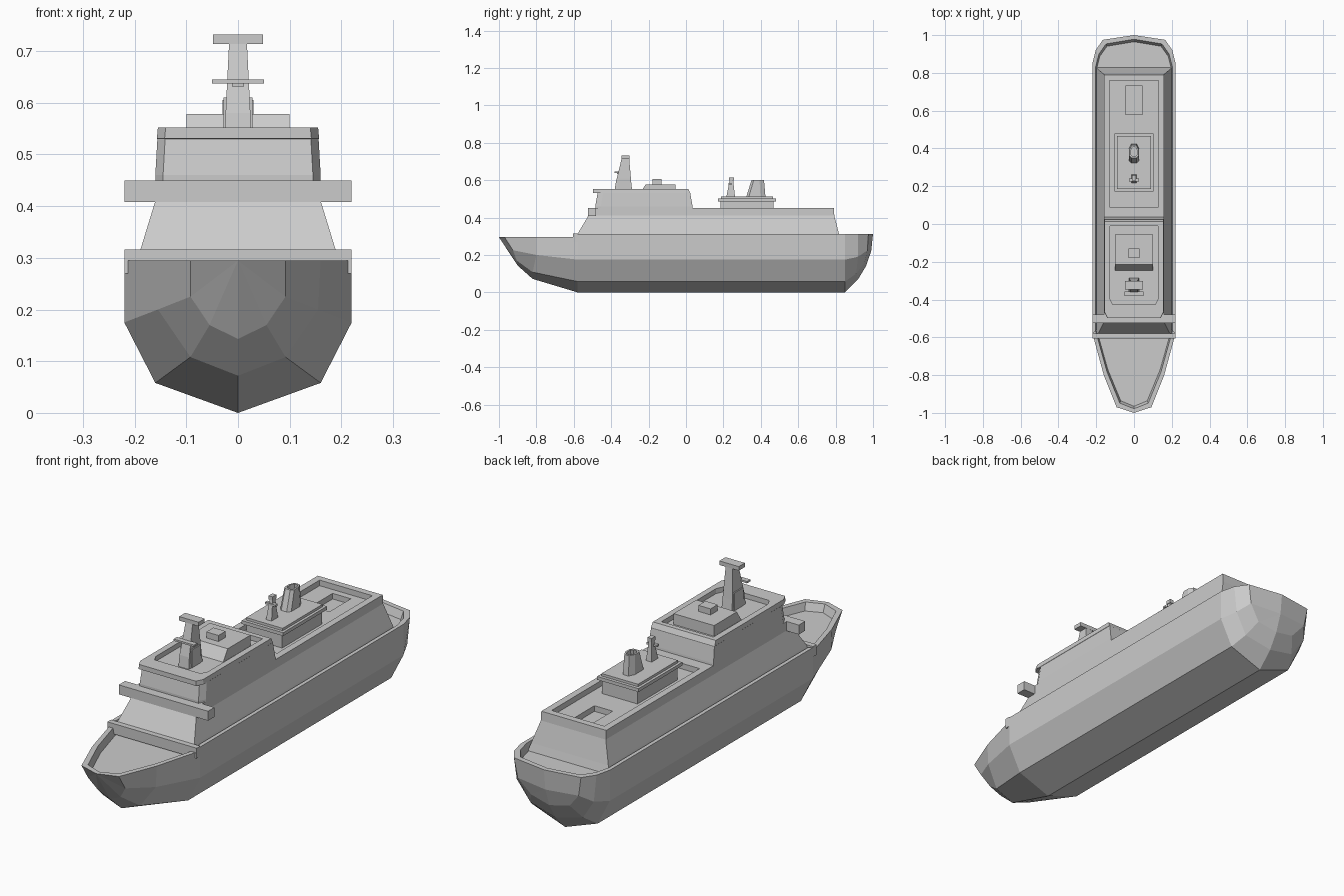
import bpy, bmesh
from mathutils import Vector

if "Cube" in bpy.data.objects:
    bpy.data.objects.remove(bpy.data.objects["Cube"])


def finish(bm, name):
    bmesh.ops.remove_doubles(bm, verts=bm.verts, dist=1e-5)
    bmesh.ops.dissolve_degenerate(bm, edges=bm.edges, dist=1e-6)
    bmesh.ops.recalc_face_normals(bm, faces=bm.faces)
    me = bpy.data.meshes.new(name)
    bm.to_mesh(me)
    bm.free()
    ob = bpy.data.objects.new(name, me)
    bpy.context.collection.objects.link(ob)
    return ob


def loft(name, rings):
    """Skin closed rings of points and cap both ends."""
    bm = bmesh.new()
    vs = [[bm.verts.new(p) for p in r] for r in rings]
    n = len(vs[0])
    for a, b in zip(vs, vs[1:]):
        for i in range(n):
            j = (i + 1) % n
            bm.faces.new((a[i], a[j], b[j], b[i]))
    bm.faces.new(vs[0])
    bm.faces.new(vs[-1])
    return finish(bm, name)


def tiers(name, levels):
    """Stack of rectangles (half width, y0, y1, z); going back down makes a recess."""
    return loft(name, [[(-w, a, z), (w, a, z), (w, b, z), (-w, b, z)]
                       for w, a, b, z in levels])


def box(name, w, y0, y1, z0, z1):
    return tiers(name, [(w, y0, y1, z0), (w, y0, y1, z1)])


def prow_tiers(name, levels, c):
    """Like tiers, with the two front corners cut off."""
    return loft(name, [[(-w + c, a, z), (w - c, a, z), (w, a + 2 * c, z),
                        (w, b, z), (-w, b, z), (-w, a + 2 * c, z)]
                       for w, a, b, z in levels])


# Hull: half sections keel, low chine, high chine, sheer; rim and deck are derived
def section(y, top):
    return [(0, y, 0), (.16, y, .058), (.22, y, .175), (.22, y, top)]


sections = [
    [(0, -1, .295)] * 4,
    [(0, -.9, .143), (.055, -.905, .17), (.092, -.925, .225), (.092, -.97, .295)],
    [(0, -.82, .072), (.092, -.82, .108), (.155, -.8, .2), (.16, -.8, .295)],
    section(-.58, .295),
    section(-.58, .312),
    section(.85, .312),
    [(0, .92, .07), (.13, .91, .1), (.19, .92, .19), (.203, .92, .312)],
    [(0, .962, .14), (.095, .955, .16), (.15, .97, .225), (.165, .975, .312)],
    [(0, .99, .22)] * 3 + [(0, 1, .312)],
]
bm = bmesh.new()
rows = []
for s in sections:
    x, y, z = s[3]
    inner = max(x - .017, 0)
    pts = s + [(inner, y * .978, z), (max(x - .022, 0), y * .965, z - .034),
               (0, y * .965, z - .034)]
    rows.append(pts)
for side in (1, -1):
    grid = [[bm.verts.new((side * x, y, z)) for x, y, z in r] for r in rows]
    for a, b in zip(grid, grid[1:]):
        for i in range(6):
            bm.faces.new((a[i], a[i + 1], b[i + 1], b[i]))
finish(bm, "hull")
box("breakwater", .22, -.605, -.58, .27, .316)

# Superstructure with recessed aft roof and pool
tiers("main_house", [
    (.2, -.6, .828, .277), (.19, -.58, .818, .312), (.16, -.522, .793, .41),
    (.16, -.5, .79, .45), (.13, .09, .76, .45), (.13, .09, .76, .425),
    (.045, .58, .73, .425), (.045, .58, .73, .4)])
box("bridge_wings", .22, -.525, -.48, .408, .45)
prow_tiers("forward_house", [
    (.16, -.485, .037, .44), (.16, -.485, .035, .46), (.156, -.473, .023, .53),
    (.157, -.497, .022, .531), (.155, -.497, .012, .552), (.128, -.425, -.01, .552),
    (.128, -.425, -.01, .53)], .015)

# Forward roof cabin
tiers("roof_cabin", [(.1, -.25, -.055, .525), (.1, -.215, -.055, .578)])
box("roof_hatch", .03, -.18, -.13, .57, .605)

# Forward mast
tiers("main_mast", [(.026, -.383, -.286, .525), (.024, -.377, -.292, .58),
                    (.017, -.343, -.304, .72)])
box("mast_base", .028, -.365, -.3, .53, .61)
box("mast_top_bar", .048, -.346, -.303, .714, .732)
box("mast_cross_bar", .05, -.382, -.358, .637, .645)
box("mast_bracket", .012, -.37, -.33, .632, .645)

# Aft tower
tiers("aft_tower", [(.088, .185, .467, .42), (.088, .185, .467, .487),
                    (.102, .172, .48, .487), (.102, .172, .48, .502),
                    (.09, .186, .466, .502), (.09, .186, .466, .513)])

# Aft mast
tiers("aft_mast", [(.014, .216, .262, .51), (.007, .234, .252, .6)])
box("aft_mast_top", .01, .23, .256, .598, .615)
box("aft_mast_cross_bar", .026, .226, .242, .575, .584)


# Funnel: eight-sided, raked, with hollow top
def funnel_ring(w, y0, y1, z):
    c = w * .5
    half = [(c, y0), (w, y0 + c), (w, y1 - 2 * c), (c, y1)]
    return [(x, y, z) for x, y in half] + [(-x, y, z) for x, y in reversed(half)]


loft("funnel", [funnel_ring(*r) for r in (
    (.027, .322, .425, .51), (.024, .35, .417, .6),
    (.016, .36, .408, .6), (.016, .355, .41, .565))])
